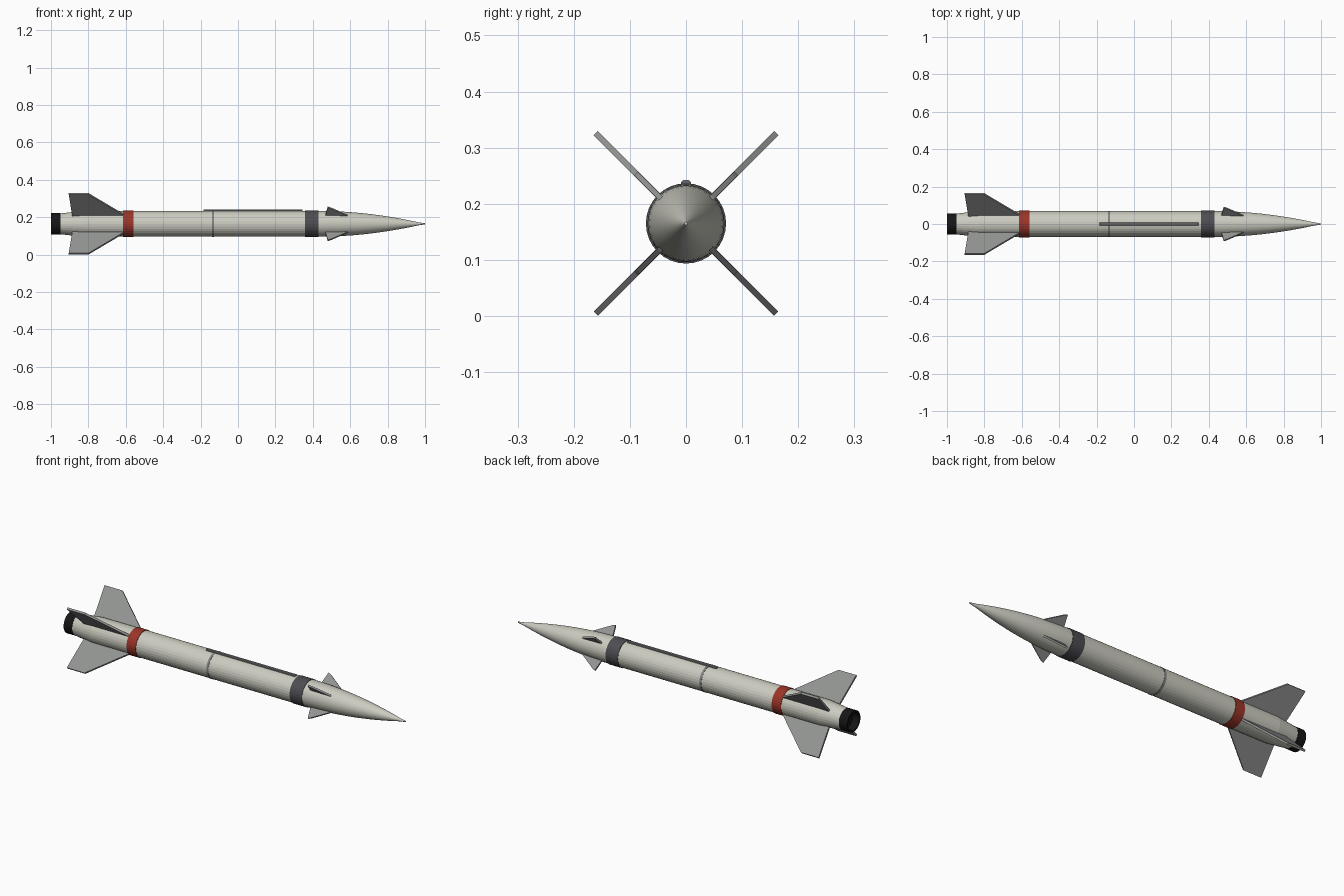
import bpy, bmesh, math
from mathutils import Matrix

if "Cube" in bpy.data.objects:
    bpy.data.objects.remove(bpy.data.objects["Cube"])

AXIS_Z = 0.165
R = 0.069


def material(name, rgb):
    m = bpy.data.materials.new(name)
    m.diffuse_color = (*rgb, 1)
    m.use_nodes = True
    m.node_tree.nodes["Principled BSDF"].inputs["Base Color"].default_value = m.diffuse_color
    return m


SKIN = material("warm_light_grey", (0.60, 0.60, 0.53))
FIN = material("fin_grey", (0.29, 0.30, 0.29))
METAL = material("rail_grey", (0.22, 0.22, 0.22))
RED = material("band_red", (0.33, 0.035, 0.022))
DARK = material("dark_grey", (0.075, 0.075, 0.085))
BLACK = material("nozzle_black", (0.008, 0.008, 0.008))


def finish(name, bm, mat, smooth=None):
    bmesh.ops.recalc_face_normals(bm, faces=bm.faces)
    me = bpy.data.meshes.new(name)
    bm.to_mesh(me)
    bm.free()
    me.materials.append(mat)
    ob = bpy.data.objects.new(name, me)
    bpy.context.collection.objects.link(ob)
    if smooth:
        bpy.context.view_layer.objects.active = ob
        ob.select_set(True)
        bpy.ops.object.shade_smooth_by_angle(angle=math.radians(smooth))
        ob.select_set(False)
    return ob


def lathe(name, profile, mat, n=32, smooth=None):
    """Revolve (x, radius) stations about the long axis and cap both ends."""
    bm = bmesh.new()
    rings = []
    for x, r in profile:
        rings.append([bm.verts.new((x, r * math.cos(a), AXIS_Z + r * math.sin(a)))
                      for a in (2 * math.pi * i / n for i in range(n))])
    for a, b in zip(rings, rings[1:]):
        for i in range(n):
            j = (i + 1) % n
            bm.faces.new((a[i], a[j], b[j], b[i]))
    bm.faces.new(rings[0])
    bm.faces.new(rings[-1])
    return finish(name, bm, mat, smooth)


def fin_set(name, outline, thickness, mat):
    """Four flat fins in an X; outline is (x, distance from the axis)."""
    for k in range(4):
        bm = bmesh.new()
        face = bm.faces.new([bm.verts.new((x, -thickness / 2, r)) for x, r in outline])
        out = bmesh.ops.extrude_face_region(bm, geom=[face])
        moved = [v for v in out["geom"] if isinstance(v, bmesh.types.BMVert)]
        bmesh.ops.translate(bm, verts=moved, vec=(0, thickness, 0))
        turn = Matrix.Rotation(math.radians(45 + 90 * k), 4, 'X')
        bm.transform(Matrix.Translation((0, 0, AXIS_Z)) @ turn)
        finish(f"{name}_{k + 1}", bm, mat)


# Main tube with tapered tail
lathe("body", [(-0.955, 0.055), (-0.83, R), (0.43, R)], SKIN)

# Rounded pointed nose
nose = []
for i in range(17):
    t = i / 16
    nose.append((0.43 + 0.57 * t, max(R * (1 - t ** 1.95), 0.003)))
lathe("nose", nose, SKIN, smooth=30)

# Hollow exhaust nozzle
lathe("nozzle", [(-0.95, 0.0565), (-1.0, 0.0565), (-1.0, 0.048), (-0.965, 0.040)],
      BLACK)

# Painted bands and joint ring
lathe("red_band", [(-0.615, 0.0715), (-0.56, 0.0715)], RED)
lathe("dark_band", [(0.357, 0.0715), (0.43, 0.0715)], DARK)
lathe("joint_ring", [(-0.14, 0.0705), (-0.128, 0.0705)], METAL)

# Tail fins and small forward fins
fin_set("tail_fin", [(-0.885, 0.055), (-0.605, 0.055), (-0.61, 0.068),
                     (-0.80, 0.2275), (-0.905, 0.2275)], 0.011, FIN)
fin_set("forward_fin", [(0.465, 0.055), (0.595, 0.055), (0.58, 0.068),
                        (0.495, 0.120), (0.48, 0.126)], 0.009, FIN)

# Raised conduit along the top, with chamfered edges
bm = bmesh.new()
bmesh.ops.create_cube(bm, size=1)
bm.transform(Matrix.Translation((0.08, 0, AXIS_Z + 0.0695)) @ Matrix.Diagonal((0.53, 0.017, 0.015, 1)))
top_edges = [e for e in bm.edges if all(v.co.z > AXIS_Z + 0.07 for v in e.verts)]
bmesh.ops.bevel(bm, geom=top_edges, offset=0.003, segments=1, affect='EDGES')
finish("top_conduit", bm, METAL)
